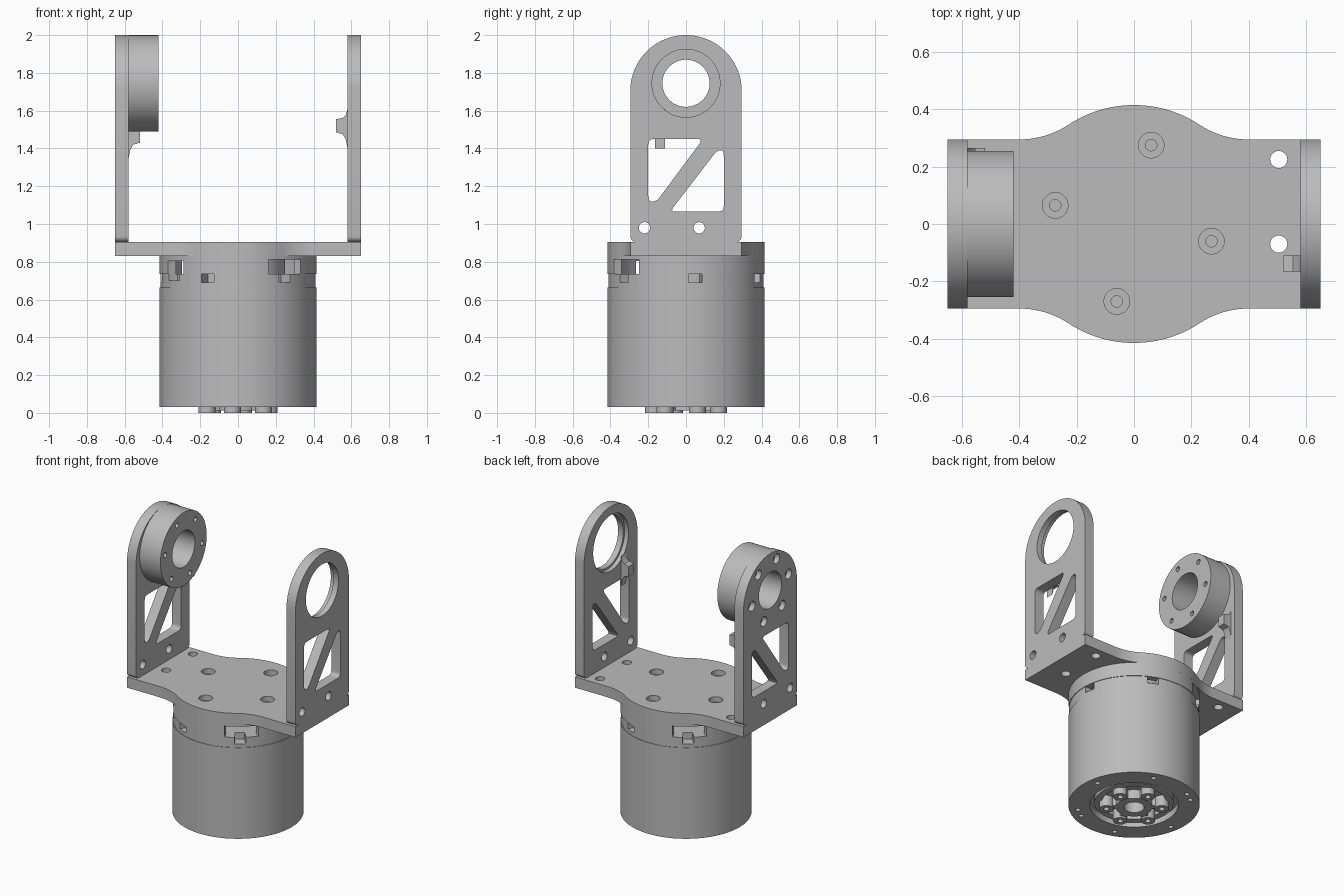
import bpy, bmesh
from math import sin, cos, radians, atan2
from mathutils import Vector

if "Cube" in bpy.data.objects:
    bpy.data.objects.remove(bpy.data.objects["Cube"])

grey = bpy.data.materials.new("machined_grey")
grey.use_nodes = True
colour = (0.5, 0.5, 0.5, 1)
grey.diffuse_color = colour
grey.node_tree.nodes["Principled BSDF"].inputs["Base Color"].default_value = colour


def prism(name, pts, lo, hi, axis="Z"):
    """Extrude a 2D profile along an axis from lo to hi."""
    place = {"X": lambda u, v, w: (w, u, v),
             "Y": lambda u, v, w: (u, w, v),
             "Z": lambda u, v, w: (u, v, w)}[axis]
    bm = bmesh.new()
    face = bm.faces.new([bm.verts.new(place(u, v, lo)) for u, v in pts])
    ext = bmesh.ops.extrude_face_region(bm, geom=[face])
    moved = [g for g in ext["geom"] if isinstance(g, bmesh.types.BMVert)]
    bmesh.ops.translate(bm, verts=moved, vec=place(0, 0, hi - lo))
    bmesh.ops.recalc_face_normals(bm, faces=bm.faces)
    mesh = bpy.data.meshes.new(name)
    bm.to_mesh(mesh)
    bm.free()
    mesh.materials.append(grey)
    obj = bpy.data.objects.new(name, mesh)
    bpy.context.collection.objects.link(obj)
    return obj


def arc(cx, cy, r, a0, a1, n):
    steps = [radians(a0 + (a1 - a0) * i / n) for i in range(n + 1)]
    return [(cx + r * cos(a), cy + r * sin(a)) for a in steps]


def circle(r, cx=0, cy=0, n=32):
    return arc(cx, cy, r, 0, 360, n)[:-1]


def sector(r0, r1, a0, a1):
    return arc(0, 0, r0, a0, a1, 10) + arc(0, 0, r1, a1, a0, 10)


def rounded(pts, setback=0.03):
    """Round each corner of a polygon."""
    out = []
    for i, p in enumerate(pts):
        p, a, b = Vector(p), Vector(pts[i - 1]), Vector(pts[(i + 1) % len(pts)])
        s = p + (a - p).normalized() * min(setback, 0.4 * (a - p).length)
        e = p + (b - p).normalized() * min(setback, 0.4 * (b - p).length)
        for k in range(6):
            t = k / 5
            out.append(tuple(s * (1 - t) ** 2 + p * 2 * t * (1 - t) + e * t * t))
    return out


def combine(obj, *tools, op="DIFFERENCE"):
    for tool in tools:
        mod = obj.modifiers.new("cut", "BOOLEAN")
        mod.operation, mod.object, mod.solver = op, tool, "EXACT"
        deps = bpy.context.evaluated_depsgraph_get()
        mesh = bpy.data.meshes.new_from_object(obj.evaluated_get(deps))
        obj.modifiers.clear()
        obj.data = mesh
        bpy.data.objects.remove(tool)


def drill(obj, r, lo, hi, axis, *centres):
    for c in centres:
        combine(obj, prism("drill", circle(r, *c, n=48 if r > 0.1 else 20), lo, hi, axis))


def ring_points(r, start, count=6):
    return [(r * cos(radians(start + i * 360 / count)),
             r * sin(radians(start + i * 360 / count))) for i in range(count)]


# Motor can with a recessed underside and rim screw holes
R = 0.415
can = prism("motor_can", circle(R, n=96), 0.03, 0.665)
drill(can, 0.28, 0, 0.075, "Z", (0, 0))
drill(can, 0.065, 0, 0.2, "Z", (0, 0))
rim = ring_points(0.36, 10) + ring_points(0.36, 118, 2)
drill(can, 0.016, 0, 0.08, "Z", *rim)

# Lobed output rotor in the underside
rotor = prism("output_rotor", circle(0.115, n=48), 0.012, 0.085)
for i, (x, y) in enumerate(ring_points(0.175, 20)):
    a = atan2(y, x)
    nx, ny = -sin(a) * 0.022, cos(a) * 0.022
    arm = [(nx, ny), (-nx, -ny), (x - nx, y - ny), (x + nx, y + ny)]
    combine(rotor, prism("arm", arm, 0.012, 0.085),
            prism("boss", circle(0.045, x, y, 24), 0, 0.085), op="UNION")
drill(rotor, 0.065, -0.1, 0.2, "Z", (0, 0))
drill(rotor, 0.018, -0.1, 0.04, "Z", *ring_points(0.175, 20))
outer_rim = prism("rotor_rim", circle(0.25, n=64), 0.045, 0.08)
drill(outer_rim, 0.205, 0, 0.2, "Z", (0, 0))

# Middle ring with six notches
mid = prism("middle_ring", circle(0.411, n=96), 0.665, 0.735)
for k in range(6):
    a = 7 + 60 * k
    combine(mid, prism("notch", sector(0.34, 0.45, a - 5, a + 5), 0.69, 0.75))
combine(mid, prism("slot", sector(0.36, 0.45, 207, 221), 0.70, 0.75))

# Hollow upper collar with windows around a core
collar = prism("upper_collar", circle(R, n=96), 0.735, 0.83)
drill(collar, 0.37, 0.7, 0.9, "Z", (0, 0))
for a0, a1, top in ((-67, -37, 0.812), (113, 143, 0.812), (207, 226, 0.805)):
    combine(collar, prism("window", sector(0.33, 0.45, a0, a1), 0.7, top))
prism("collar_core", circle(0.25, n=64), 0.735, 0.83)

# Base plate: strap that bulges to the motor's circle
W = 0.295
quarter = [(0.65, W)] + arc(0.4, 0.6075, 0.3125, -90, -123.3, 10) + arc(0, 0, R, 56.7, 90, 12)[1:]
half = quarter + [(-x, y) for x, y in quarter[-2::-1]]
base = prism("base_plate", half + [(x, -y) for x, y in half[::-1]], 0.83, 0.905)
screws = [(0.06, 0.275), (-0.275, 0.065), (0.27, -0.06), (-0.06, -0.27)]
drill(base, 0.045, 0.868, 1, "Z", *screws)
drill(base, 0.02, 0.8, 1, "Z", *screws)
drill(base, 0.03, 0.8, 1, "Z", *[(s * 0.505, y) for s in (1, -1) for y in (0.225, -0.07)])

# Side plates with truss windows
HUB = (0, 1.745)
windows = ([(-0.2, 1.45), (0.09, 1.45), (-0.155, 1.12), (-0.2, 1.12)],
           [(0.2, 1.39), (0.165, 1.39), (-0.085, 1.065), (0.2, 1.065)])
outline = (arc(0, 1.705, W, 0, 180, 40) + arc(-W + 0.03, 0.935, 0.03, 180, 270, 6)
           + arc(W - 0.03, 0.935, 0.03, 270, 360, 6))


def side_plate(name, lo, hi):
    plate = prism(name, outline, lo, hi, "X")
    for w in windows:
        combine(plate, prism("window", rounded(w), lo - 0.1, hi + 0.1, "X"))
    drill(plate, 0.03, lo - 0.1, hi + 0.1, "X", (-0.22, 0.98), (0.07, 0.98))
    return plate


left = side_plate("left_side_plate", 0.58, 0.65)
drill(left, 0.18, 0.5, 0.7, "X", HUB)
drill(left, 0.195, 0.5, 0.61, "X", HUB)
right = side_plate("right_side_plate", -0.65, -0.58)

# Bearing hub on the right plate, with six counterbored screw holes
hub = prism("bearing_hub", circle(0.255, *HUB, n=80), -0.58, -0.42, "X")
bolts = [(y, z + HUB[1]) for y, z in ring_points(0.205, 50)]
for part in (right, hub):
    drill(part, 0.125, -0.8, -0.3, "X", HUB)
    drill(part, 0.017, -0.8, -0.3, "X", *bolts)
drill(right, 0.034, -0.8, -0.615, "X", *bolts)

# Small flared cable nubs on the inner faces
nub = [(0, 0), (0.01, 0.05), (0.025, 0.075), (0.06, 0.085), (0.06, 0.155),
       (0.025, 0.162), (0.008, 0.18), (0, 0.21)]
prism("left_nub", [(0.58 - d, 1.40 + h) for d, h in nub], -0.165, -0.11, "Y")
prism("right_nub", [(-0.58 + d, 1.345 + h) for d, h in nub], 0.21, 0.265, "Y")

# Smooth round walls, keep edges crisp
for obj in bpy.context.scene.objects:
    if obj.type == "MESH" and grey.name in obj.data.materials:
        obj.data.shade_smooth()
        obj.data.set_sharp_from_angle(angle=radians(30))
